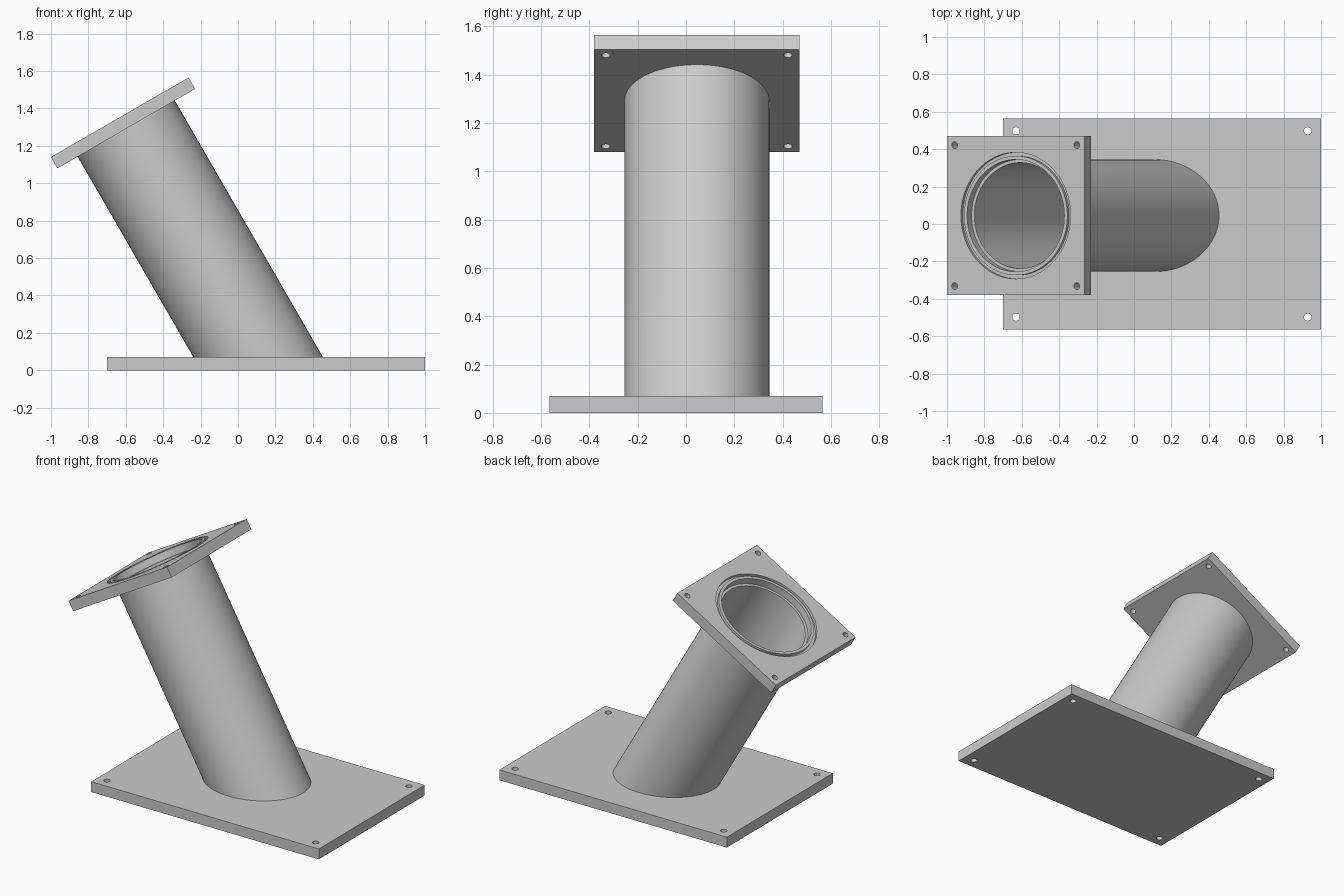
import bpy
import bmesh
from math import radians, cos, sin, tan, tau
from mathutils import Matrix, Vector

old = bpy.data.objects.get("Cube")
if old:
    bpy.data.objects.remove(old, do_unlink=True)

SEGMENTS = 96
TILT = radians(30)
PLATE = 0.07                                  # thickness of both plates
PIPE_Y = 0.045
SEAT = 0.048                                  # depth of the pipe end in the flange
BORE, PIPE_INNER = 0.30, 0.283
tilted = Matrix.Translation((-0.6325, PIPE_Y, 1.3525)) @ Matrix.Rotation(-TILT, 4, 'Y')

grey = bpy.data.materials.new("plain grey")
grey.use_nodes = True
grey.diffuse_color = (0.6, 0.6, 0.6, 1)
grey.node_tree.nodes["Principled BSDF"].inputs["Base Color"].default_value = (0.6, 0.6, 0.6, 1)


def make_object(name, bm, matrix):
    bmesh.ops.recalc_face_normals(bm, faces=bm.faces)
    mesh = bpy.data.meshes.new(name)
    bm.to_mesh(mesh)
    bm.free()
    mesh.materials.append(grey)
    obj = bpy.data.objects.new(name, mesh)
    obj.matrix_world = matrix
    bpy.context.collection.objects.link(obj)
    return obj


def make_plate(name, width, depth, matrix):
    """Rectangular plate whose top face lies on the local z = 0."""
    bm = bmesh.new()
    bmesh.ops.create_cube(bm, size=1, matrix=Matrix.Translation((0, 0, -PLATE / 2))
                          @ Matrix.Diagonal((width, depth, PLATE, 1)))
    return make_object(name, bm, matrix)


def ring_solid(inner, outer, low, high):
    """Tube with a rectangular wall section."""
    bm = bmesh.new()
    section = [(inner, low), (outer, low), (outer, high), (inner, high)]
    rings = []
    for i in range(SEGMENTS):
        a = tau * i / SEGMENTS
        rings.append([bm.verts.new((r * cos(a), r * sin(a), z)) for r, z in section])
    for i, ring in enumerate(rings):
        after = rings[(i + 1) % SEGMENTS]
        for j in range(4):
            k = (j + 1) % 4
            bm.faces.new((ring[j], after[j], after[k], ring[k]))
    return bm


def cylinder(radius, segments, x=0, y=0):
    bm = bmesh.new()
    bmesh.ops.create_cone(bm, cap_ends=True, segments=segments, radius1=radius,
                          radius2=radius, depth=0.4, matrix=Matrix.Translation((x, y, 0)))
    return bm


def cut(target, bm):
    """Subtract a temporary cutter given in the target's own space."""
    cutter = make_object("cutter", bm, target.matrix_world.copy())
    cutter.hide_render = True
    mod = target.modifiers.new("cut", 'BOOLEAN')
    mod.operation, mod.solver, mod.object = 'DIFFERENCE', 'EXACT', cutter
    bpy.context.view_layer.update()
    with bpy.context.temp_override(object=target, active_object=target):
        bpy.ops.object.modifier_apply(modifier=mod.name)
    bpy.data.objects.remove(cutter, do_unlink=True)


def corner_holes(plate, dx, dy, radius):
    for sx in (-1, 1):
        for sy in (-1, 1):
            cut(plate, cylinder(radius, 32, sx * dx, sy * dy))


# Base plate with four bolt holes
base = make_plate("base_plate", 1.70, 1.13, Matrix.Translation((0.149, 0, PLATE)))
corner_holes(base, 0.78, 0.4975, 0.02)

# Tilted flange with bolt holes, bore and a seal groove around the bore
flange = make_plate("top_flange", 0.85, 0.85, tilted)
corner_holes(flange, 0.377, 0.377, 0.018)
cut(flange, cylinder(BORE, SEGMENTS))
cut(flange, ring_solid(0.319, 0.338, -0.02, 0.05))

# Hollow pipe, mitred at the bottom to sit flat on the base plate
bm = ring_solid(PIPE_INNER, BORE, -1, -SEAT)
centre_drop = (tilted.translation.z - PLATE) / cos(TILT)
for v in bm.verts:
    if v.co.z < -0.5:
        v.co.z = -centre_drop - v.co.x * tan(TILT)
pipe = make_object("slanted_pipe", bm, tilted)

# Smooth round walls, sharp edges
bpy.ops.object.select_all(action='DESELECT')
for obj in (base, flange, pipe):
    obj.select_set(True)
bpy.context.view_layer.objects.active = pipe
bpy.ops.object.shade_smooth_by_angle(angle=radians(30))
